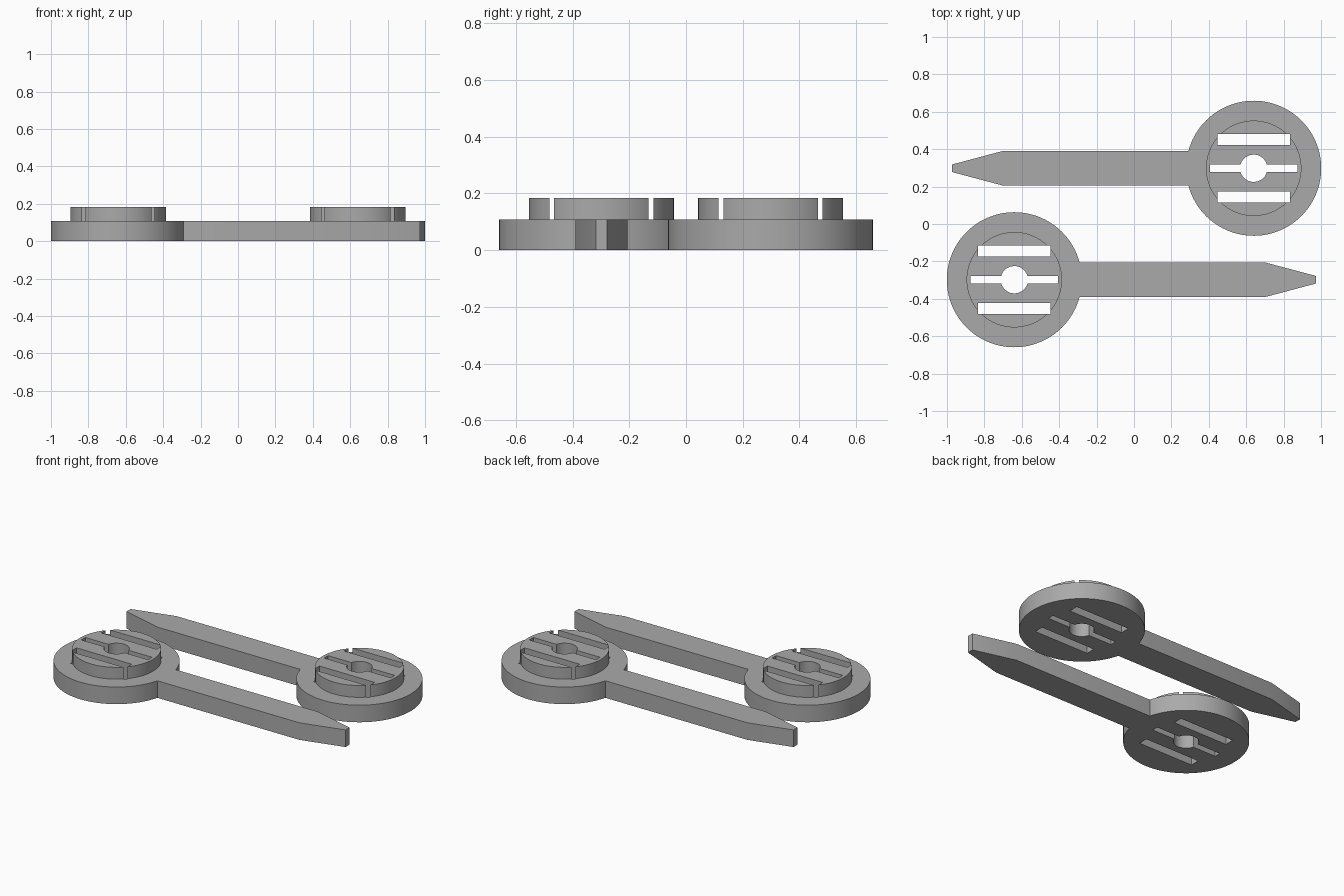
import bpy, bmesh, math

cube = bpy.data.objects.get("Cube")
if cube:
    bpy.data.objects.remove(cube, do_unlink=True)

CX, CY = 0.64, 0.298          # head centre
HEAD_R, BOSS_R, HOLE_R = 0.361, 0.255, 0.073
BASE_H, TOP = 0.108, 0.183
HALF_W, TIP_W = 0.092, 0.02   # half widths of the handle and its tip

grey = bpy.data.materials.new("plain grey")
grey.use_nodes = True
grey.diffuse_color = (0.4, 0.4, 0.4, 1)
grey.node_tree.nodes["Principled BSDF"].inputs["Base Color"].default_value = (0.4, 0.4, 0.4, 1)


def prism(name, outline, z0, z1):
    """Extrude a flat outline, given around the head centre, from z0 to z1."""
    bm = bmesh.new()
    face = bm.faces.new([bm.verts.new((x, y, z0)) for x, y in outline])
    ext = bmesh.ops.extrude_face_region(bm, geom=[face])["geom"]
    bmesh.ops.translate(bm, vec=(0, 0, z1 - z0),
                        verts=[g for g in ext if isinstance(g, bmesh.types.BMVert)])
    bmesh.ops.recalc_face_normals(bm, faces=bm.faces)
    mesh = bpy.data.meshes.new(name)
    bm.to_mesh(mesh)
    bm.free()
    mesh.materials.append(grey)
    ob = bpy.data.objects.new(name, mesh)
    bpy.context.collection.objects.link(ob)
    return ob


def arc(r, start=0.0, end=2 * math.pi, n=96):
    return [(r * math.cos(start + (end - start) * i / n),
             r * math.sin(start + (end - start) * i / n)) for i in range(n)]


def box(w, y0, y1):
    return [(-w, y0), (w, y0), (w, y1), (-w, y1)]


# Head disc and pointed handle as one outline
a = math.asin(HALF_W / HEAD_R)
shoulder, tip = 0.703 + CX, 0.974 + CX
outline = arc(HEAD_R, a, 2 * math.pi - a) + [
    (HEAD_R * math.cos(a), -HALF_W), (shoulder, -HALF_W), (tip, -TIP_W),
    (tip, TIP_W), (shoulder, HALF_W)]
paddle = prism("front_paddle", outline, 0, BASE_H)

# Raised boss, then slots and centre hole cut right through
tools = [
    ("UNION", prism("boss", arc(BOSS_R), BASE_H / 2, TOP)),
    ("DIFFERENCE", prism("hole_cutter", arc(HOLE_R, n=48), -0.1, 0.3)),
    ("DIFFERENCE", prism("middle_slot_cutter", box(0.233, -0.02, 0.02), -0.1, 0.3)),
    ("DIFFERENCE", prism("upper_slot_cutter", box(0.193, 0.124, 0.184), -0.1, 0.3)),
    ("DIFFERENCE", prism("lower_slot_cutter", box(0.193, -0.184, -0.124), -0.1, 0.3)),
]
for op, tool in tools:
    tool.hide_render = True
    mod = paddle.modifiers.new(tool.name, "BOOLEAN")
    mod.operation, mod.object, mod.solver = op, tool, "EXACT"

# Bake the cuts and drop the helpers
deps = bpy.context.evaluated_depsgraph_get()
baked = bpy.data.meshes.new_from_object(paddle.evaluated_get(deps))
paddle.modifiers.clear()
paddle.data = baked
for op, tool in tools:
    bpy.data.objects.remove(tool, do_unlink=True)

bpy.ops.object.select_all(action="DESELECT")
paddle.select_set(True)
bpy.context.view_layer.objects.active = paddle
bpy.ops.object.shade_smooth_by_angle(angle=math.radians(30))

# Second paddle is the first turned half way round
paddle.location = (-CX, -CY, 0)
back = bpy.data.objects.new("back_paddle", paddle.data)
back.location = (CX, CY, 0)
back.rotation_euler.z = math.pi
bpy.context.collection.objects.link(back)
